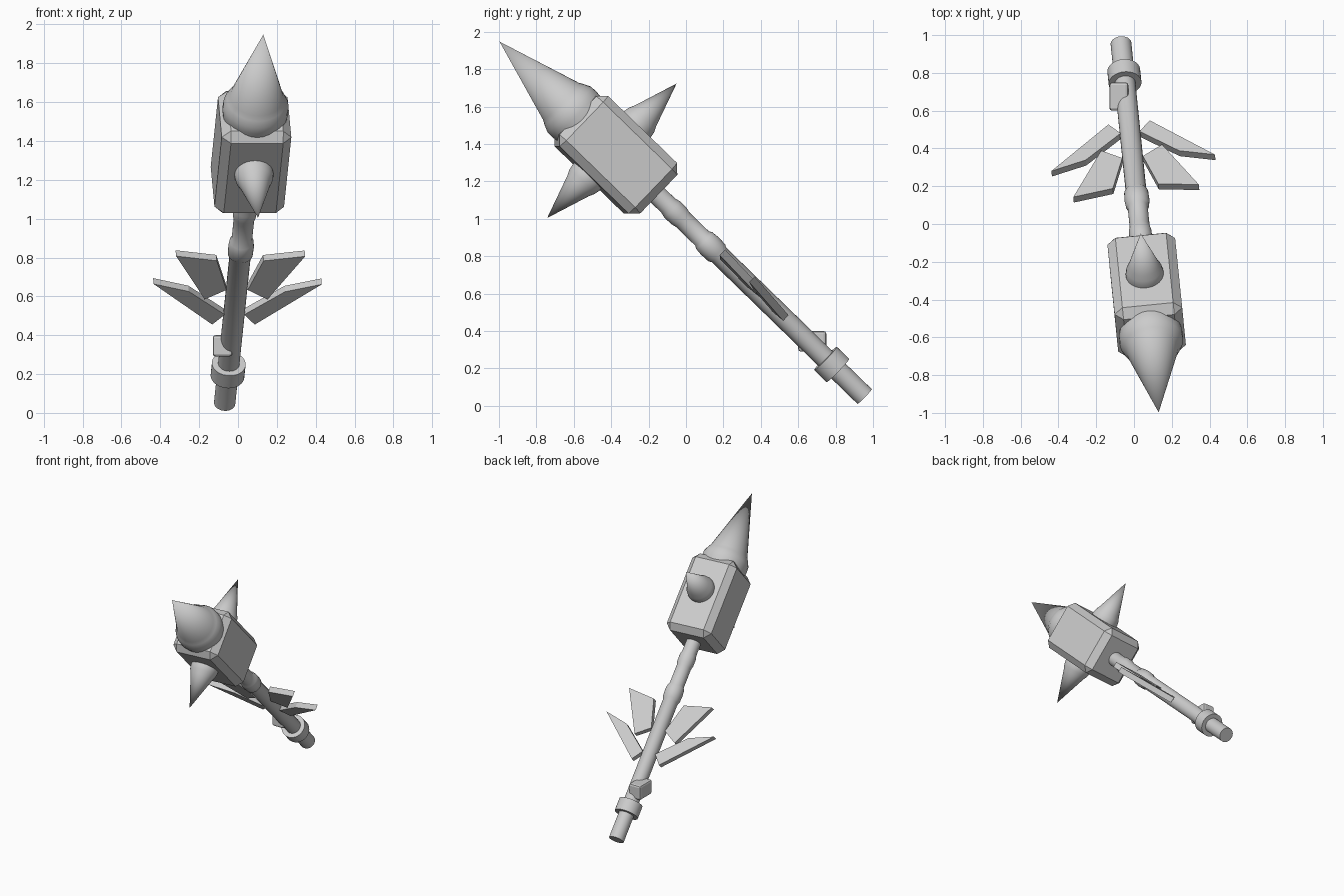
import bpy, bmesh, math
from mathutils import Matrix, Vector

cube = bpy.data.objects.get("Cube")
if cube:
    bpy.data.objects.remove(cube, do_unlink=True)

grey = bpy.data.materials.new("plain_grey")
grey.use_nodes = True
grey.diffuse_color = (0.6, 0.6, 0.6, 1)
grey.node_tree.nodes["Principled BSDF"].inputs["Base Color"].default_value = (0.6, 0.6, 0.6, 1)

# Weapon frame: side, thickness and shaft directions, origin at the head centre
shaft_dir = Vector((0.073, -0.715, 0.695)).normalized()
side_dir = Vector((0.995, 0.0975, 0)).normalized()
thick_dir = shaft_dir.cross(side_dir).normalized()
side_dir = thick_dir.cross(shaft_dir)
FRAME = Matrix.Translation((0.067, -0.375, 1.343)) @ Matrix(
    (side_dir, thick_dir, shaft_dir)).transposed().to_4x4()


def finish(name, bm, matrix, bevel=0, segments=1, smooth=False):
    bmesh.ops.recalc_face_normals(bm, faces=bm.faces)
    if bevel:
        bmesh.ops.bevel(bm, geom=bm.edges[:], offset=bevel, segments=segments,
                        profile=0.5, affect='EDGES')
    mesh = bpy.data.meshes.new(name)
    bm.to_mesh(mesh)
    bm.free()
    mesh.materials.append(grey)
    obj = bpy.data.objects.new(name, mesh)
    bpy.context.collection.objects.link(obj)
    obj.matrix_world = matrix
    if smooth:
        bpy.ops.object.select_all(action='DESELECT')
        obj.select_set(True)
        bpy.context.view_layer.objects.active = obj
        bpy.ops.object.shade_smooth_by_angle(angle=math.radians(40))
    return obj


def lathe(name, profile, matrix, sides=32):
    """Turn (radius, height) points around local z, capping open ends."""
    bm = bmesh.new()
    rings = []
    for r, z in profile:
        if r == 0:
            rings.append([bm.verts.new((0, 0, z))])
        else:
            rings.append([bm.verts.new((r * math.cos(a), r * math.sin(a), z))
                          for a in (math.tau * i / sides for i in range(sides))])
    for low, high in zip(rings, rings[1:]):
        for i in range(sides):
            j = (i + 1) % sides
            if len(high) == 1:
                bm.faces.new((low[i], low[j], high[0]))
            else:
                bm.faces.new((low[i], low[j], high[j], high[i]))
    for ring in (rings[0], rings[-1]):
        if len(ring) > 1:
            bm.faces.new(ring)
    return finish(name, bm, matrix, smooth=True)


def block(name, size, matrix, bevel, segments=1):
    bm = bmesh.new()
    bmesh.ops.create_cube(bm, size=1)
    bmesh.ops.scale(bm, vec=size, verts=bm.verts)
    return finish(name, bm, matrix, bevel, segments)


def blade(name, outline, side, thickness=0.042):
    bm = bmesh.new()
    face = bm.faces.new([bm.verts.new((side * u, -thickness / 2, w)) for u, w in outline])
    new = bmesh.ops.extrude_face_region(bm, geom=[face])["geom"]
    bmesh.ops.translate(bm, vec=(0, thickness, 0),
                        verts=[v for v in new if isinstance(v, bmesh.types.BMVert)])
    return finish(name, bm, FRAME)


# Head and its spikes
block("hammer_head", (0.36, 0.375, 0.605), FRAME, 0.045)
lathe("tip_spike", [(0.165, 0.27), (0.17, 0.31), (0.168, 0.35), (0.152, 0.385),
                    (0.138, 0.41), (0, 0.87)], FRAME)
for name, angle in (("upper_spike", -90), ("lower_spike", 90)):
    turn = Matrix.Translation((0, 0, 0.03)) @ Matrix.Rotation(math.radians(angle), 4, 'X')
    lathe(name, [(0.1, 0.16), (0.1, 0.2), (0.094, 0.23), (0.08, 0.26), (0, 0.5)],
          FRAME @ turn)

# Shaft with rounded collars
lathe("shaft", [(0.055, -1.86), (0.055, -0.77), (0.064, -0.755), (0.066, -0.7),
                (0.062, -0.66), (0.053, -0.645), (0.053, -0.5), (0.06, -0.47),
                (0.06, -0.42), (0.053, -0.39), (0.053, -0.28)], FRAME)
lathe("pommel_ring", [(0.087, -1.66), (0.087, -1.567)], FRAME)

# Small catch beside the grip, level with the ground
block("grip_catch", (0.1, 0.15, 0.11), Matrix.Translation((-0.08, 0.675, 0.345)), 0.014, 2)

# Paired blades
upper = [(0.055, -1.0), (0.162, -1.07), (0.334, -0.75), (0.121, -0.784)]
lower = [(0.05, -1.183), (0.11, -1.256), (0.435, -0.957), (0.249, -1.012)]
for side, label in ((1, "left"), (-1, "right")):
    blade(label + "_upper_blade", upper, side)
    blade(label + "_lower_blade", lower, side)
